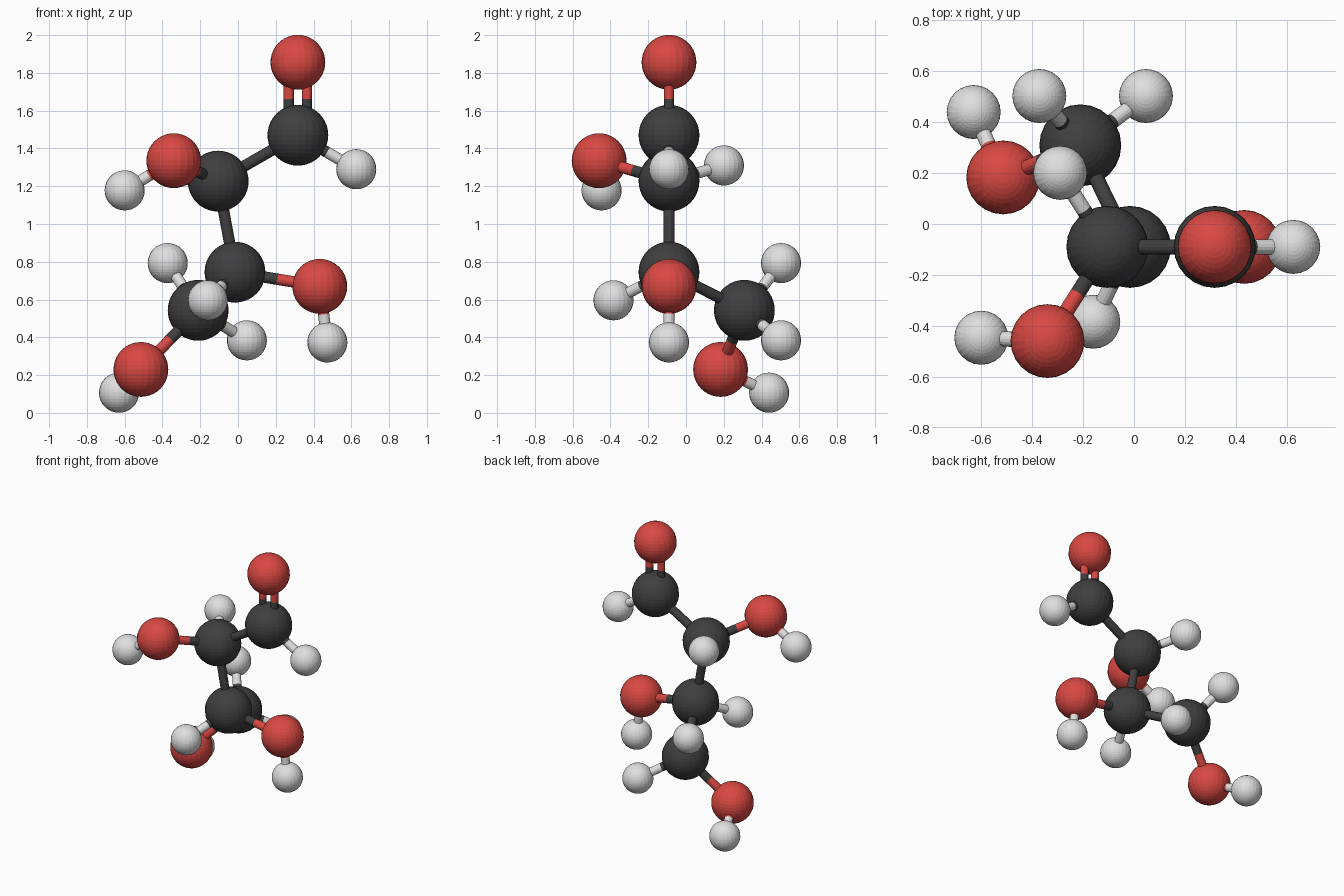
import bpy
import bmesh
from mathutils import Vector

if "Cube" in bpy.data.objects:
    bpy.data.objects.remove(bpy.data.objects["Cube"])


def material(name, rgb):
    m = bpy.data.materials.new(name)
    m.diffuse_color = (*rgb, 1)
    m.use_nodes = True
    m.node_tree.nodes["Principled BSDF"].inputs["Base Color"].default_value = m.diffuse_color
    return m


# element: (radius, material)
ELEMENTS = {
    "carbon": (0.161, material("dark grey", (0.05, 0.05, 0.05))),
    "oxygen": (0.145, material("red", (0.70, 0.065, 0.055))),
    "hydrogen": (0.106, material("light grey", (0.74, 0.74, 0.74))),
}

# atoms: key -> element, centre
ATOMS = {
    "c1": ("carbon", (0.317, -0.09, 1.47)),
    "c2": ("carbon", (-0.105, -0.09, 1.227)),
    "c3": ("carbon", (-0.016, -0.09, 0.745)),
    "c4": ("carbon", (-0.211, 0.309, 0.543)),
    "o1": ("oxygen", (0.317, -0.09, 1.856)),
    "o2": ("oxygen", (-0.34, -0.46, 1.335)),
    "o3": ("oxygen", (0.433, -0.09, 0.67)),
    "o4": ("oxygen", (-0.514, 0.183, 0.23)),
    "h1": ("hydrogen", (0.626, -0.09, 1.29)),
    "h2": ("hydrogen", (-0.29, 0.201, 1.31)),
    "h3": ("hydrogen", (-0.16, -0.384, 0.596)),
    "h4a": ("hydrogen", (-0.372, 0.503, 0.793)),
    "h4b": ("hydrogen", (0.047, 0.503, 0.384)),
    "ho2": ("hydrogen", (-0.60, -0.447, 1.178)),
    "ho3": ("hydrogen", (0.473, -0.09, 0.373)),
    "ho4": ("hydrogen", (-0.63, 0.44, 0.107)),
}

BONDS = ["c1 c2", "c2 c3", "c3 c4", "c2 o2", "c3 o3", "c4 o4", "c1 h1", "c2 h2",
         "c3 h3", "c4 h4a", "c4 h4b", "o2 ho2", "o3 ho3", "o4 ho4"]


def finish(bm, name, mat, location):
    mesh = bpy.data.meshes.new(name)
    bm.to_mesh(mesh)
    bm.free()
    mesh.materials.append(mat)
    ob = bpy.data.objects.new(name, mesh)
    ob.location = location
    bpy.context.collection.objects.link(ob)
    return ob


def half_stick(name, start, end, radius, mat):
    d = end - start
    bm = bmesh.new()
    bmesh.ops.create_cone(bm, cap_ends=True, segments=16, radius1=radius,
                          radius2=radius, depth=d.length)
    bm.transform(d.to_track_quat("Z", "Y").to_matrix().to_4x4())
    finish(bm, name, mat, (start + end) / 2)


def bond(a, b, radius=0.03, offset=(0, 0, 0)):
    # each half takes the colour of the atom it touches
    pa, pb = (Vector(ATOMS[k][1]) + Vector(offset) for k in (a, b))
    mid = (pa + pb) / 2
    for key, p in ((a, pa), (b, pb)):
        element = ATOMS[key][0]
        half_stick(f"{element}_bond_half", p, mid, radius, ELEMENTS[element][1])


# atom balls
for element, centre in ATOMS.values():
    radius, mat = ELEMENTS[element]
    bm = bmesh.new()
    bmesh.ops.create_uvsphere(bm, u_segments=24, v_segments=20, radius=radius)
    finish(bm, f"{element}_ball", mat, centre)

# single bonds
for pair in BONDS:
    bond(*pair.split())

# double bond
for side in (-1, 1):
    bond("c1", "o1", 0.027, (side * 0.048, 0, 0))
